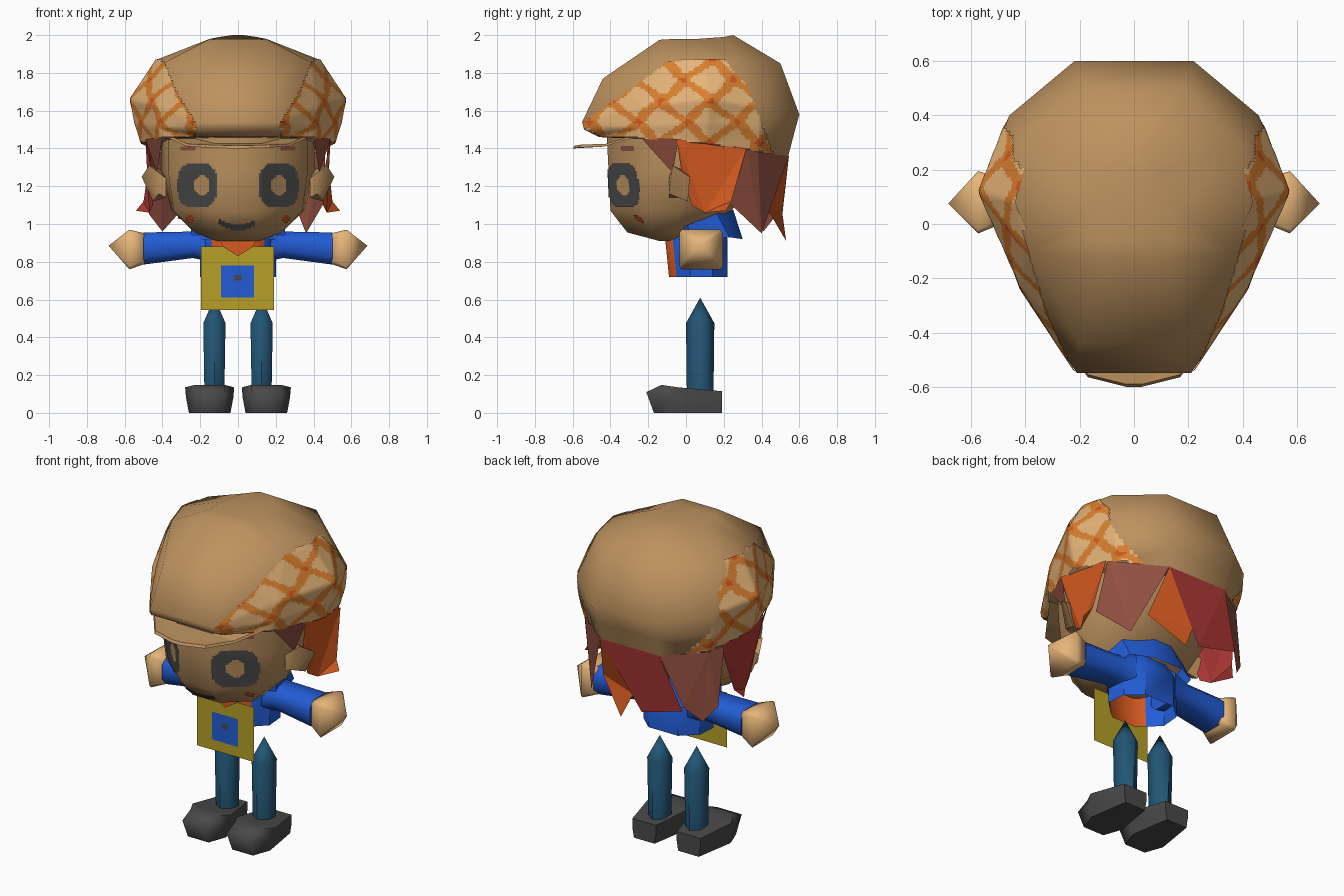
import bpy, bmesh, math
from mathutils import Vector
from mathutils.bvhtree import BVHTree

if "Cube" in bpy.data.objects:
    bpy.data.objects.remove(bpy.data.objects["Cube"])

# ---- materials ----
MATS = {}
def mat(name, *rgb):
    m = bpy.data.materials.new(name)
    lin = [((c / 255 + 0.055) / 1.055) ** 2.4 for c in rgb]
    m.diffuse_color = (*lin, 1)
    m.use_nodes = True
    m.node_tree.nodes["Principled BSDF"].inputs["Base Color"].default_value = m.diffuse_color
    MATS[name] = m
mat("tan", 189, 146, 95)
mat("light_skin", 230, 181, 121)
mat("orange", 210, 88, 32)
mat("amber", 219, 128, 48)
mat("brown", 146, 80, 65)
mat("red", 174, 56, 53)
mat("blue", 34, 92, 213)
mat("mustard", 181, 160, 38)
mat("teal", 34, 85, 117)
mat("charcoal", 73, 73, 73)

# ---- helpers ----
def finish(name, bm, colours, smooth=None, fix=True):
    if fix:
        bmesh.ops.recalc_face_normals(bm, faces=bm.faces)
    me = bpy.data.meshes.new(name)
    bm.to_mesh(me)
    bm.free()
    ob = bpy.data.objects.new(name, me)
    bpy.context.collection.objects.link(ob)
    for c in colours:
        me.materials.append(MATS[c])
    if smooth:
        bpy.ops.object.select_all(action='DESELECT')
        ob.select_set(True)
        bpy.context.view_layer.objects.active = ob
        bpy.ops.object.shade_smooth_by_angle(angle=math.radians(smooth))
    return ob

def loft(name, rings, colours, smooth=None, ends=True, rule=None):
    """Skin closed rings; a ring of one point becomes a tip."""
    bm = bmesh.new()
    vs = [[bm.verts.new(p) for p in r] for r in rings]
    for a, b in zip(vs, vs[1:]):
        n = max(len(a), len(b))
        for i in range(n):
            j = (i + 1) % n
            if len(b) == 1:
                bm.faces.new((a[i], a[j], b[0]))
            else:
                bm.faces.new((a[i], a[j], b[j], b[i]))
    if ends:
        for r in (vs[0], vs[-1]):
            if len(r) > 2:
                bm.faces.new(r)
    if rule:
        for f in bm.faces:
            f.material_index = rule(f.calc_center_median())
    bmesh.ops.triangulate(bm, faces=bm.faces)
    return finish(name, bm, colours, smooth)

def both(half):
    """Mirror a half outline (x > 0) into a full ring."""
    return half + [(-x, y, z) for x, y, z in reversed(half)]

def flat(z, pts):
    return both([(x, y, z) for x, y in pts])

def sheet(name, pts, colour):
    bm = bmesh.new()
    bm.faces.new([bm.verts.new(p) for p in pts])
    bmesh.ops.triangulate(bm, faces=bm.faces)
    return finish(name, bm, [colour], fix=False)

def paint(name, target, axis, box, step, rule, colours):
    """Thin skin projected on a target; rule(u, v) gives a colour index or None."""
    bm = bmesh.new()
    tree = BVHTree.FromPolygons([v.co for v in target.data.vertices],
                                [p.vertices for p in target.data.polygons])
    u0, u1, v0, v1 = box
    cache = {}
    def vert(i, j):
        if (i, j) not in cache:
            u, v = u0 + i * step, v0 + j * step
            start = Vector((u, -2, v)) if axis == 'front' else Vector((2 * axis, u, v))
            ray = Vector((0, 1, 0)) if axis == 'front' else Vector((-axis, 0, 0))
            hit, nor, _, _ = tree.ray_cast(start, ray)
            if hit is not None and nor.dot(ray) > 0:
                nor = -nor
            cache[i, j] = bm.verts.new(hit + nor * 0.006) if hit is not None else None
        return cache[i, j]
    for i in range(round((u1 - u0) / step)):
        for j in range(round((v1 - v0) / step)):
            k = rule(u0 + (i + .5) * step, v0 + (j + .5) * step)
            if k is None:
                continue
            q = [vert(i, j), vert(i + 1, j), vert(i + 1, j + 1), vert(i, j + 1)]
            if None not in q:
                if axis == -1:
                    q.reverse()
                bm.faces.new(q).material_index = k
    finish(name, bm, colours, 40, fix=False)

# ---- head ----
head = loft("head", [
    flat(0.91, [(.05, .0), (.10, -.02), (.12, -.05), (.11, -.09), (.06, -.14)]),
    flat(0.955, [(.08, .02), (.17, 0), (.23, -.08), (.23, -.19), (.09, -.31)]),
    flat(1.07, [(.15, .24), (.29, .14), (.35, -.03), (.34, -.21), (.11, -.40)]),
    flat(1.28, [(.20, .42), (.36, .27), (.41, 0), (.37, -.21), (.12, -.41)]),
    flat(1.48, [(.20, .46), (.38, .30), (.40, 0), (.37, -.22), (.12, -.42)])], ["tan"], 50)

# painted face: eyes with a light centre, brows, mouth, cheek spots
def face_rule(u, v):
    a = abs(u)
    if ((abs(u - .012) - .20) / .041) ** 2 + ((v - 1.205) / .053) ** 2 < 1:
        return 1
    if abs((a - .212) / .104) ** 3 + abs((v - 1.205) / .118) ** 3 < 1:
        return 0
    if abs(v - (.985 + 3 * u * u)) < .014 and a < .095:
        return 0
    if abs(v - 1.40) < .01 and .22 < a < .30:
        return 2
    if (a - .25) ** 2 + (v - 1.03) ** 2 < .02 ** 2:
        return 3
    return None
paint("face_details", head, 'front', (-.36, .36, .96, 1.44), .01, face_rule,
      ["charcoal", "tan", "brown", "orange"])

# ---- cap ----
cap = loft("cap", [
    both([(.20, .54, 1.355), (.42, .38, 1.38), (.51, .10, 1.425), (.40, -.25, 1.45), (.21, -.46, 1.46)]),
    both([(.21, .57, 1.47), (.45, .39, 1.50), (.545, .11, 1.54), (.415, -.24, 1.51), (.21, -.54, 1.50)]),
    both([(.22, .60, 1.58), (.46, .40, 1.62), (.57, .12, 1.66), (.42, -.22, 1.62), (.21, -.55, 1.54)]),
    both([(.18, .50, 1.85), (.40, .28, 1.86), (.43, .08, 1.87), (.38, -.10, 1.86), (.20, -.44, 1.77)]),
    both([(.03, .25, 2.0), (.10, .20, 1.99), (.15, .06, 1.98), (.15, -.06, 1.98), (.12, -.14, 1.975)])],
    ["tan"], 80)

# patterned side patches: light cells between diagonal bands
EDGE = [(-.56, 1.52), (-.10, 1.85), (0, 1.865), (.20, 1.865), (.32, 1.73), (.47, 1.34)]
def patch_rule(u, v):
    for (a, za), (b, zb) in zip(EDGE, EDGE[1:]):
        if a <= u < b:
            if v > za + (zb - za) * (u - a) / (b - a):
                return None
            w = u + .012 * math.sin(v * 40)
            p, q = w / .26 + v / .22, w / .26 - v / .22
            p, q = abs(p - round(p)), abs(q - round(q))
            if p < .09 and q < .09:
                return 2
            return 1 if min(p, q) < .125 or p + q < .30 else 0
    return None
for s, side in ((1, "right"), (-1, "left")):
    paint("cap_patch_" + side, cap, s, (-.55, .48, 1.34, 1.88), .012, patch_rule,
          ["light_skin", "amber", "orange"])

# cap visor
half = [(.40, -.24, 1.47), (.27, -.43, 1.41), (.17, -.565, 1.405), (0.03, -.60, 1.40)]
loft("visor", [both(half), both([(x, y + .01, z + .015) for x, y, z in half])], ["tan"])

# ---- hair: swirling locks hanging from the cap rim ----
LOCKS = [
    ("front_right", "brown", [(.40, -.24, 1.46), (.49, -.04, 1.45), (.43, -.07, 1.27)]),
    ("side_right", "orange", [(.49, -.05, 1.45), (.47, .32, 1.40), (.50, .24, 1.12), (.54, .21, 1.07),
                              (.47, .10, 1.06), (.45, .03, 1.10), (.45, -.02, 1.25)]),
    ("rear_right", "brown", [(.46, .32, 1.40), (.42, .38, 1.38), (.20, .545, 1.36),
                             (.36, .40, .95), (.46, .22, 1.12)]),
    ("corner_right", "orange", [(.20, .545, 1.36), (0, .51, 1.06), (.07, .53, .91), (.26, .43, 1.08)]),
    ("back", "red", [(.20, .545, 1.36), (-.20, .545, 1.36), (-.32, .49, 1.03), (-.05, .50, .96)]),
    ("rear_left", "brown", [(-.20, .545, 1.36), (-.42, .38, 1.38), (-.47, .30, 1.40),
                            (-.47, .36, 1.05), (-.40, .41, .96), (-.32, .48, 1.05)]),
    ("side_left", "red", [(-.46, .32, 1.40), (-.49, -.05, 1.45), (-.45, -.02, 1.25), (-.45, .03, 1.10),
                          (-.47, .10, 1.06), (-.54, .21, 1.07), (-.50, .25, 1.12)]),
    ("front_left", "brown", [(-.49, -.04, 1.45), (-.40, -.24, 1.46), (-.43, -.07, 1.27)])]
for side, c, pts in LOCKS:
    sheet("hair_" + side, pts[::-1], c)

# ---- torso, collar and apron ----
TORSO = [(.10, .22), (.19, .14), (.20, .02), (.14, -.07), (.08, -.11)]
loft("torso", [flat(.72, TORSO[:3] + [(.13, -.05), (.08, -.09)]), flat(.92, TORSO),
               flat(1.0, [(x * .8, y * .8) for x, y in TORSO])],
     ["blue", "orange"], 40, False, lambda c: 1 if c.y < -.065 and c.z < .93 else 0)
loft("collar", [both([(.10, .30, .92), (.22, .23, .93), (.25, .02, .91), (.13, -.07, .92)]),
                both([(.06, .25, 1.075), (.22, .16, 1.06), (.25, .01, .995), (.12, -.05, .96)])],
     ["blue"], 30, False)

def plate(name, x0, x1, z0, z1, y, colour):
    sheet(name, [(x0, y, z0), (x1, y, z0), (x1, y, z1), (x0, y, z1)], colour)
plate("apron", -.195, .19, .545, .88, -.118, "mustard")
plate("apron_pocket", -.09, .085, .61, .78, -.122, "blue")
plate("pocket_button", -.02, .02, .70, .73, -.126, "charcoal")
sheet("neckerchief", [(-.10, -.124, .93), (-.08, -.126, .88), (0, -.128, .83),
                      (.08, -.126, .88), (.10, -.124, .93)], "orange")

# ---- ears, arms, hands, legs, shoes on both sides ----
def square(x, y0, y1, z0, z1, s, cut=.04):
    return [(s * x, y, z) for y, z in (
        (y0 + cut, z0), (y1 - cut, z0), (y1, z0 + cut), (y1, z1 - cut),
        (y1 - cut, z1), (y0 + cut, z1), (y0, z1 - cut), (y0, z0 + cut))]

def disc(cx, cy, rx, ry, z, n=6):
    return [(cx + rx * math.cos(t), cy + ry * math.sin(t), z)
            for t in (2 * math.pi * i / n + math.pi / 2 for i in range(n))]

for s, side in ((1, "right"), (-1, "left")):
    loft("ear_" + side, [
        [(s * x, y, z) for x, y, z in ((.38, -.09, 1.24), (.38, 0, 1.28), (.38, 0, 1.14), (.38, -.09, 1.14))],
        [(s * x, y, z) for x, y, z in ((.47, -.07, 1.31), (.51, .02, 1.25), (.45, .01, 1.12), (.42, -.09, 1.16))]],
        ["tan"], 60)
    loft("arm_" + side, [square(.14, -.02, .19, .80, 1.0, s), square(.24, -.01, .18, .82, .96, s),
                         square(.50, -.02, .18, .785, .955, s)], ["blue"], 50)
    loft("hand_" + side, [square(.49, 0, .17, .79, .95, s, .02), square(.575, -.035, .195, .76, .97, s, .015),
                          [(s * .685, .075, .885)]], ["light_skin"], 75)
    loft("leg_" + side, [disc(s * .125, .075, .06, .07, .06), disc(s * .125, .075, .068, .075, .475),
                         [(s * .125, .075, .61)]], ["teal"], 65)
    def shoe(pts):
        return [(x + s * .15, y, z) for x, y, z in both(pts)]
    loft("shoe_" + side, [shoe([(.07, .19, 0), (.11, -.06, 0), (.07, -.17, 0)]),
                          shoe([(.08, .19, .06), (.125, -.08, .08), (.08, -.21, .11)]),
                          shoe([(.08, .19, .115), (.13, -.04, .135), (.08, -.13, .148)])],
         ["charcoal"], 70)
